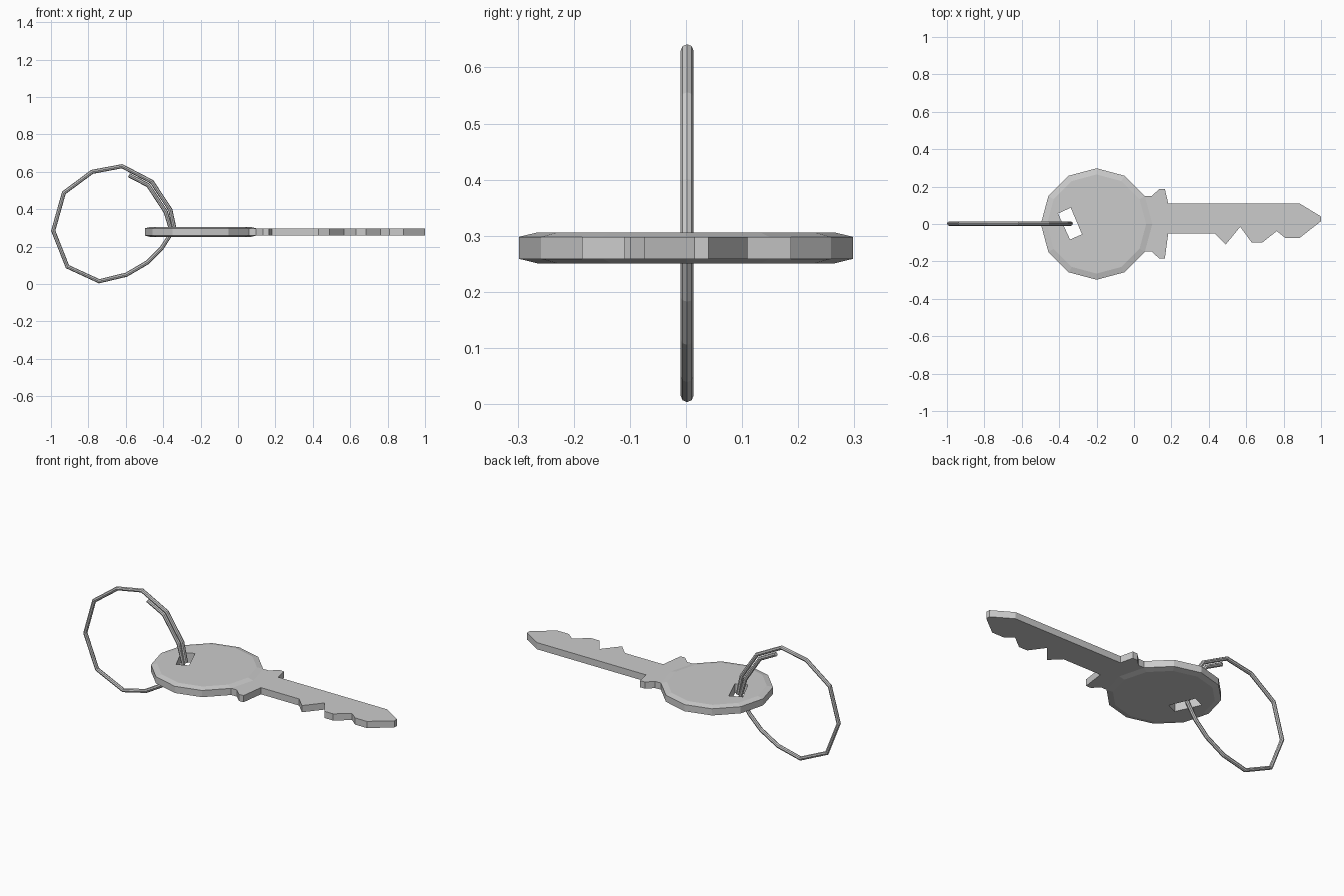
import bpy, bmesh
from math import cos, sin, pi

if "Cube" in bpy.data.objects:
    bpy.data.objects.remove(bpy.data.objects["Cube"])


def loft(name, loops):
    """Closed solid through matching loops of 3D points, bottom to top."""
    bm = bmesh.new()
    rings = [[bm.verts.new(p) for p in loop] for loop in loops]
    bm.faces.new(rings[0][::-1])
    bm.faces.new(rings[-1])
    n = len(rings[0])
    for a, b in zip(rings, rings[1:]):
        for i in range(n):
            j = (i + 1) % n
            bm.faces.new((a[i], a[j], b[j], b[i]))
    bmesh.ops.recalc_face_normals(bm, faces=bm.faces)
    me = bpy.data.meshes.new(name)
    bm.to_mesh(me)
    bm.free()
    ob = bpy.data.objects.new(name, me)
    bpy.context.collection.objects.link(ob)
    return ob


def prism(name, outline, z0, z1):
    return loft(name, [[(x, y, z) for x, y in outline] for z in (z0, z1)])


def disc(r, z, n=12):
    return [(-0.2 + r * cos(2 * pi * i / n), r * sin(2 * pi * i / n), z) for i in range(n)]


# Twelve-sided head with chamfered rims
head = loft("key_head", [disc(0.265, 0.251), disc(0.298, 0.259),
                         disc(0.298, 0.298), disc(0.265, 0.306)])

# Slanted hole through the head
cutter = prism("hole_cutter", [(-0.406, 0.056), (-0.342, -0.083),
                               (-0.278, -0.055), (-0.338, 0.087)], 0.1, 0.45)
cutter.hide_render = True
cutter.hide_set(True)
cut = head.modifiers.new("hole", 'BOOLEAN')
cut.object = cutter
cut.operation = 'DIFFERENCE'
cut.solver = 'EXACT'

# Shoulder and toothed blade
prism("key_blade", [
    (0.03, 0.148), (0.095, 0.15), (0.135, 0.187), (0.165, 0.187), (0.183, 0.11),
    (0.885, 0.11), (1.0, 0.04), (1.0, 0.015), (0.885, -0.075), (0.81, -0.075),
    (0.763, -0.038), (0.685, -0.1), (0.63, -0.1), (0.568, -0.015), (0.49, -0.11),
    (0.43, -0.05), (0.183, -0.05), (0.165, -0.185), (0.135, -0.185),
    (0.095, -0.147), (0.03, -0.148)], 0.259, 0.298)

# Split ring: overlapping wire loop passing through the hole
path = [(-0.583, 0.582), (-0.480, 0.528), (-0.386, 0.385), (-0.354, 0.275),
        (-0.41, 0.19), (-0.486, 0.115), (-0.597, 0.05), (-0.742, 0.015),
        (-0.912, 0.093), (-0.988, 0.285), (-0.931, 0.488), (-0.78, 0.6),
        (-0.62, 0.63), (-0.461, 0.547), (-0.362, 0.397), (-0.338, 0.285)]
cu = bpy.data.curves.new("split_ring", 'CURVE')
cu.dimensions = '3D'
cu.bevel_depth = 0.0115
cu.bevel_resolution = 2
cu.use_fill_caps = True
sp = cu.splines.new('POLY')
sp.points.add(len(path) - 1)
for p, (x, z) in zip(sp.points, path):
    p.co = (x, 0.002, z, 1)
sp.use_smooth = False
ring = bpy.data.objects.new("split_ring", cu)
bpy.context.collection.objects.link(ring)
